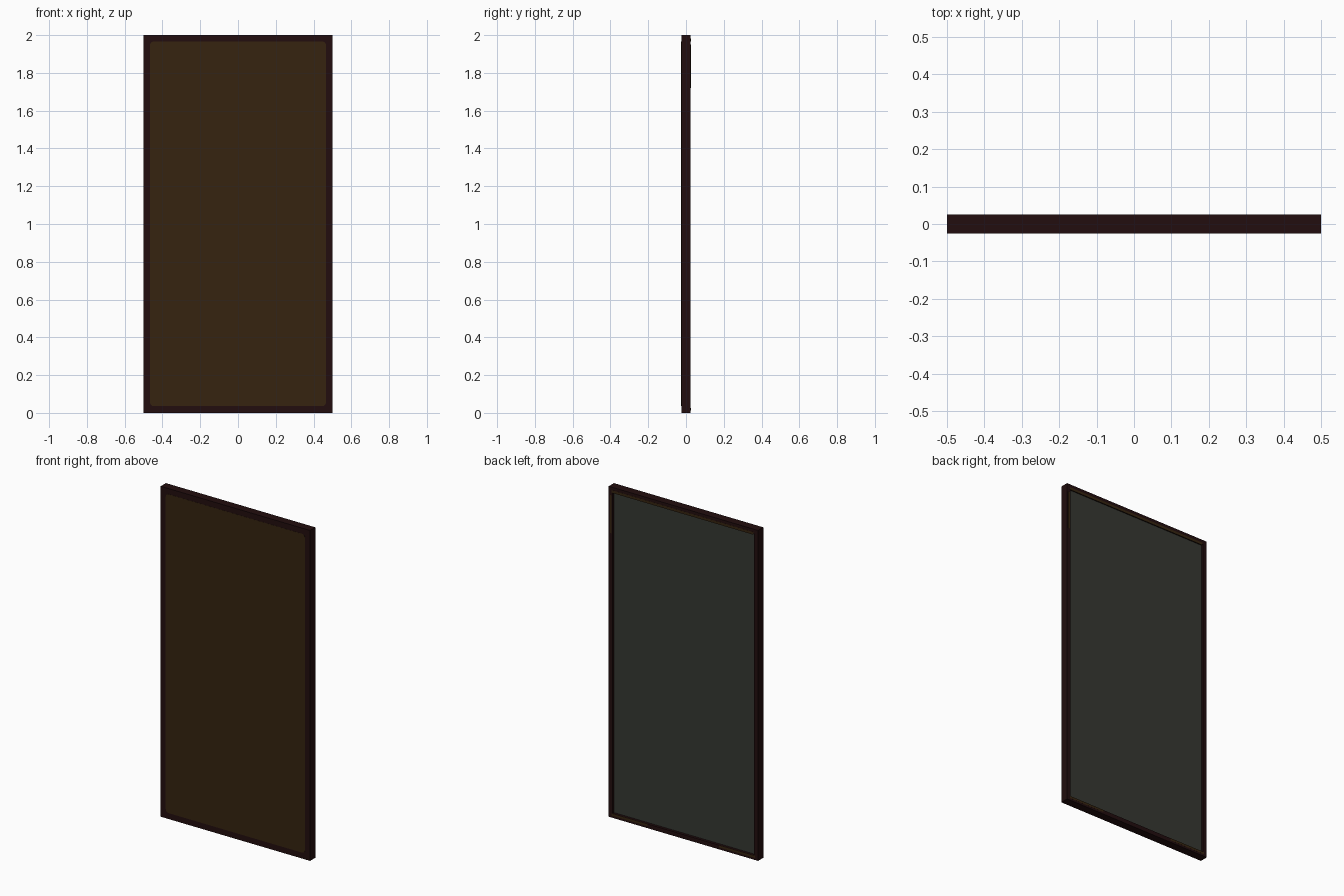
import bpy, bmesh, math

if "Cube" in bpy.data.objects:
    bpy.data.objects.remove(bpy.data.objects["Cube"])

W, H, T = 1.0, 2.0, 0.05      # overall size
RAIL, RECESS = 0.036, 0.016   # frame width and glass depth at the back


def material(name, srgb):
    lin = [((c / 255 + 0.055) / 1.055) ** 2.4 if c > 10 else c / 255 / 12.92 for c in srgb]
    m = bpy.data.materials.new(name)
    m.diffuse_color = (*lin, 1)
    m.use_nodes = True
    m.node_tree.nodes["Principled BSDF"].inputs["Base Color"].default_value = m.diffuse_color
    return m


dark = material("dark mahogany", (34, 13, 14))
brown = material("brown wood", (54, 36, 16))
glass = material("grey glass", (54, 56, 50))


def finish(bm, name, mats):
    bmesh.ops.recalc_face_normals(bm, faces=bm.faces)
    me = bpy.data.meshes.new(name)
    bm.to_mesh(me)
    bm.free()
    for m in mats:
        me.materials.append(m)
    ob = bpy.data.objects.new(name, me)
    bpy.context.collection.objects.link(ob)
    return ob


def plate(name, x0, x1, z0, z1, y, out, mat, r=0.0):
    """Thin painted plate with rounded corners, raised by 'out' from y."""
    bm = bmesh.new()
    pts = []
    corners = [(x1 - r, z1 - r, 0), (x0 + r, z1 - r, 90), (x0 + r, z0 + r, 180), (x1 - r, z0 + r, 270)]
    for cx, cz, a in corners:
        for i in range(5 if r else 1):
            t = math.radians(a + i * 22.5)
            pts.append(bm.verts.new((cx + r * math.cos(t), y, cz + r * math.sin(t))))
    face = bm.faces.new(pts)
    ext = bmesh.ops.extrude_face_region(bm, geom=[face])
    bmesh.ops.translate(bm, vec=(0, out, 0),
                        verts=[v for v in ext["geom"] if isinstance(v, bmesh.types.BMVert)])
    return finish(bm, name, [mat])


# Frame slab with the glass sunk into the back
bm = bmesh.new()
bmesh.ops.create_cube(bm, size=1)
for v in bm.verts:
    v.co = (v.co.x * W, v.co.y * T, (v.co.z + 0.5) * H)
bm.normal_update()
back = next(f for f in bm.faces if f.normal.y > 0.9)
bmesh.ops.inset_region(bm, faces=[back], thickness=RAIL)
back_face = next(f for f in bm.faces if f.normal.y > 0.9 and f.calc_area() > 1)
ext = bmesh.ops.extrude_discrete_faces(bm, faces=[back_face])
pane = ext["faces"][0]
bmesh.ops.translate(bm, vec=(0, -RECESS, 0), verts=pane.verts)
pane.material_index = 1
finish(bm, "mirror_frame", [dark, glass])

# Wooden panel on the front
plate("front_panel", -W / 2 + 0.034, W / 2 - 0.034, 0.036, H - 0.034, -T / 2, -0.0008, brown, 0.02)

# Worn brown streaks on the back rails
plate("top_streak", -0.47, 0.48, 1.966, 1.982, T / 2, 0.0006, brown)
for side in (-1, 1):
    a, b = sorted((side * 0.24, side * 0.48))
    plate("bottom_streak", a, b, 0.012, 0.026, T / 2, 0.0006, brown)
plate("side_streak", 0.481, 0.492, 1.72, 1.95, T / 2, 0.0006, brown)
